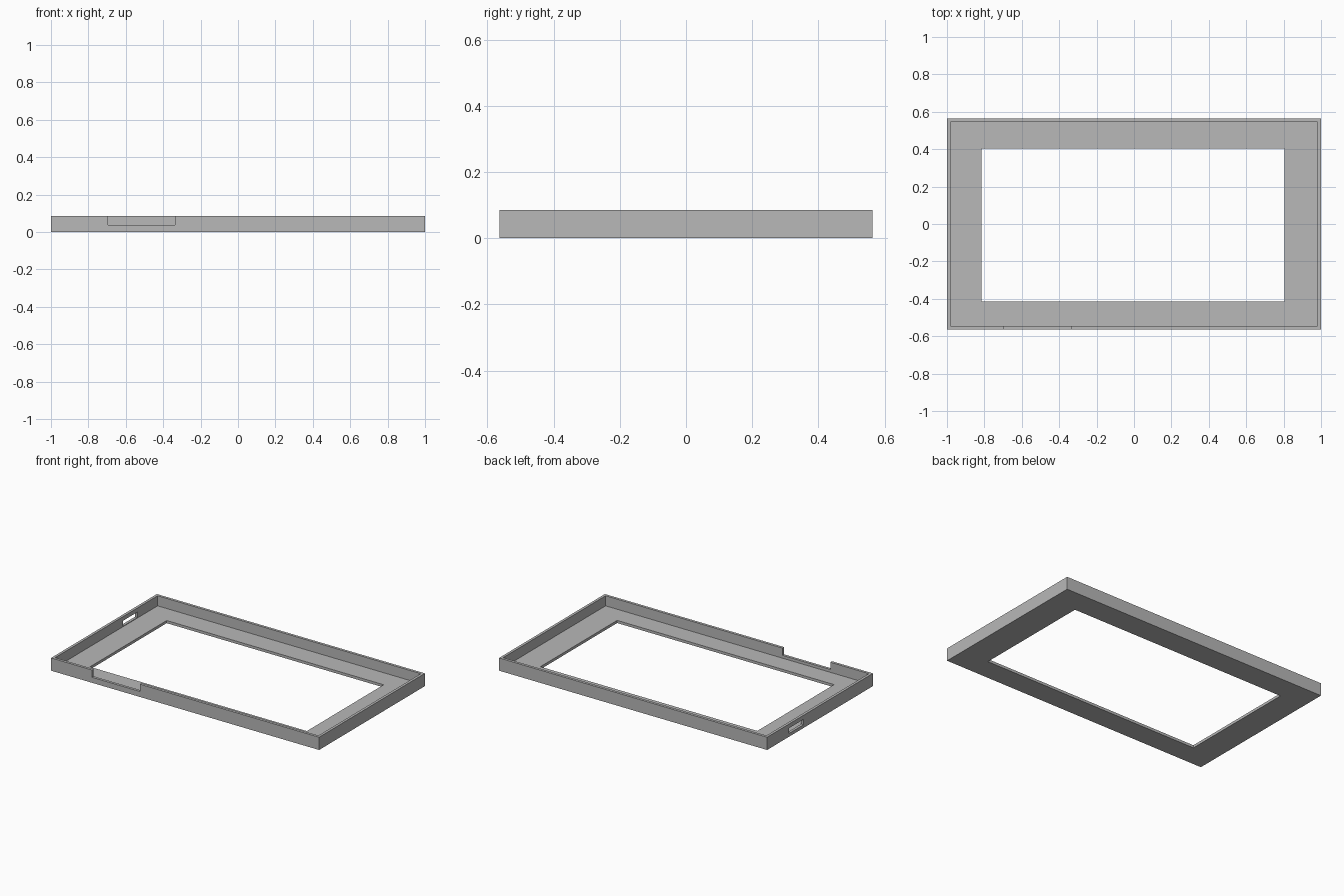
import bpy

if "Cube" in bpy.data.objects:
    bpy.data.objects.remove(bpy.data.objects["Cube"], do_unlink=True)

# One plain grey for the whole tray
grey = bpy.data.materials.new("plain grey")
grey.use_nodes = True
colour = (0.48, 0.48, 0.48, 1)
grey.diffuse_color = colour
grey.node_tree.nodes["Principled BSDF"].inputs["Base Color"].default_value = colour


def box(name, x, y, z):
    """Box spanning the given (low, high) ranges."""
    spans = (x, y, z)
    bpy.ops.mesh.primitive_cube_add(size=1)
    obj = bpy.context.object
    obj.name = name
    obj.location = [(a + b) / 2 for a, b in spans]
    obj.scale = [b - a for a, b in spans]
    bpy.ops.object.transform_apply(location=True, rotation=False, scale=True)
    obj.data.materials.append(grey)
    return obj


HX, HY, H = 1.0, 0.564, 0.086   # outer half sizes and height
WALL, FLOOR = 0.018, 0.018

frame = box("bezel_frame", (-HX, HX), (-HY, HY), (0, H))

cutters = [
    # recess inside the rim
    box("recess_cutter", (-HX + WALL, HX - WALL), (-HY + WALL, HY - WALL), (FLOOR, H + 0.1)),
    # window through the floor
    box("window_cutter", (-0.815, 0.804), (-0.414, 0.404), (-0.1, H)),
    # notch in the front wall
    box("notch_cutter", (-0.695, -0.337), (-HY - 0.1, -HY + WALL + 0.01), (0.037, H + 0.1)),
    # slot through the side wall
    box("slot_cutter", (-HX - 0.1, -HX + WALL + 0.01), (0.175, 0.33), (0.022, 0.058)),
]

# Cut each opening, then drop the cutter
for cutter in cutters:
    bpy.ops.object.select_all(action="DESELECT")
    frame.select_set(True)
    bpy.context.view_layer.objects.active = frame
    mod = frame.modifiers.new(cutter.name, "BOOLEAN")
    mod.operation = "DIFFERENCE"
    mod.solver = "EXACT"
    mod.object = cutter
    bpy.ops.object.modifier_apply(modifier=mod.name)
    bpy.data.objects.remove(cutter, do_unlink=True)
